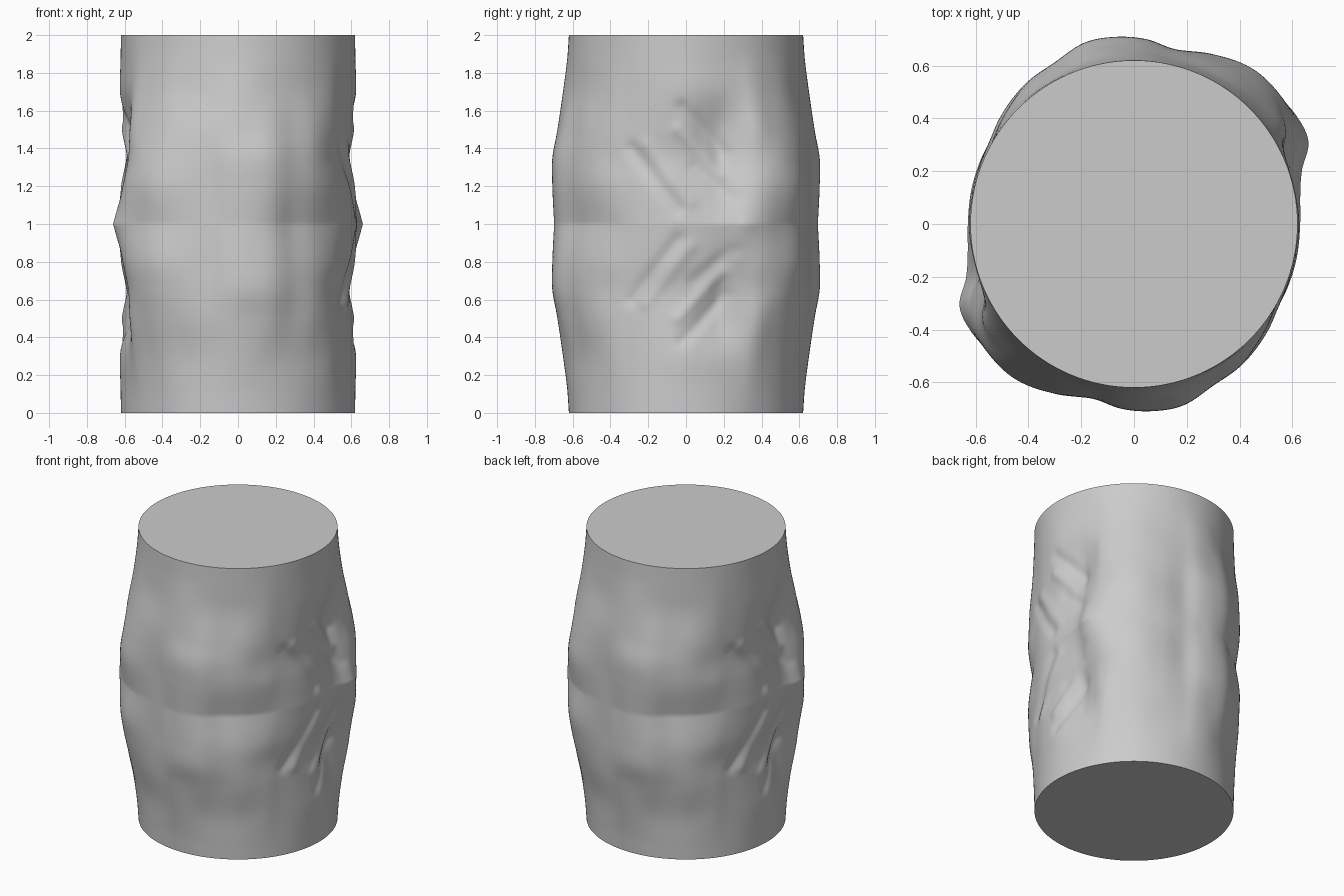
import bpy
import bmesh
import math

default_cube = bpy.data.objects.get("Cube")
if default_cube:
    bpy.data.objects.remove(default_cube, do_unlink=True)

RADIUS = 0.62
SEGMENTS = 256
RINGS = 128

# Radial bulge in hundredths, for half a turn: angle -> value at each level
# above (and mirrored below) the middle.
LEVELS = [0, .2, .35, .5, .7, .87, 1]
BULGE = {
    0: (1, -1, -3, -2, .5),
    10: (2, -1, -4, -4, 0),
    18: (5, 0, -4, -4, 0),
    25: (11, 5, 1, 0, 1),
    33: (12, 10, 7, 6, 3),
    43: (11, 12, 10, 7, 3),
    53: (10, 12, 10, 7, 3),
    65: (8, 9, 8, 6, 2),
    77: (6, 6, 6, 5, 2),
    86: (7, 8, 8, 6, 3),
    95: (8, 9, 9, 6, 3),
    105: (7, 9, 9, 6, 2),
    116: (3, 6, 6, 4, 1),
    128: (2, 5, 5, 4, 1),
    141: (1, 3, 2, 2, 1),
    151: (1, 1, 0, 0, 0),
    166: (1, 0, -2, -1, 0),
}

# Slanted wrinkles: start (angle, level), end (angle, level), depth
WRINKLES = [
    ((-28, .4), (-4, .08), -.012),
    ((-20, .42), (2, .12), .008),
    ((-2, .62), (20, .38), -.012),
    ((-4, .5), (18, .26), .012),
    ((4, .3), (22, .14), -.008),
]


def smooth_curve(xs, ys, x):
    """Cubic curve through the points, with averaged slopes."""
    last = len(xs) - 1
    i = max(k for k in range(last) if xs[k] <= x or k == 0)

    def slope(k):
        a, b = max(k - 1, 0), min(k + 1, last)
        return (ys[b] - ys[a]) / (xs[b] - xs[a])

    w = xs[i + 1] - xs[i]
    t = (x - xs[i]) / w
    s = 1 - t
    return (ys[i] * (1 + 2 * t) * s * s + ys[i + 1] * (3 - 2 * t) * t * t
            + w * t * s * (slope(i) * s - slope(i + 1) * t))


def wrinkle(angle, level):
    total = 0
    for (a0, l0), (a1, l1), depth in WRINKLES:
        # Work in surface distances around the wall
        ux, uy = math.radians(a1 - a0) * RADIUS, l1 - l0
        turn = (angle - a0 + 90) % 180 - 90
        px, py = math.radians(turn) * RADIUS, level - l0
        t = (px * ux + py * uy) / (ux * ux + uy * uy)
        t = min(max(t, 0), 1)
        gap = math.hypot(px - t * ux, py - t * uy)
        total += depth * math.exp(-(gap / .035) ** 2)
    return total


# Repeat the half turn so the curve runs smoothly through the seam
angles = list(BULGE)
wrapped = [a - 180 for a in angles] + angles + [a + 180 for a in angles]
columns = [[row[k] for row in BULGE.values()] * 3 for k in range(5)]


def wall_profile(angle):
    """Bulge values at every level for one direction."""
    values = [smooth_curve(wrapped, col, angle % 180) for col in columns]
    return values + [values[-1] * .3, 0]


# Buckled column: a wall of rings closed by two flat caps
bm = bmesh.new()
directions = [360 * i / SEGMENTS for i in range(SEGMENTS)]
profiles = [wall_profile(a) for a in directions]
rings = []
for j in range(RINGS + 1):
    z = 2 * j / RINGS
    level = abs(z - 1)
    ring = []
    for angle, profile in zip(directions, profiles):
        r = RADIUS + smooth_curve(LEVELS, profile, level) / 100
        r += wrinkle(angle, level)
        if level == 1:
            r = RADIUS
        a = math.radians(angle)
        ring.append(bm.verts.new((r * math.cos(a), r * math.sin(a), z)))
    rings.append(ring)

for low, high in zip(rings, rings[1:]):
    for i in range(SEGMENTS):
        n = (i + 1) % SEGMENTS
        bm.faces.new((low[i], low[n], high[n], high[i]))
bm.faces.new(rings[0][::-1])
bm.faces.new(rings[-1])

mesh = bpy.data.meshes.new("buckled_column")
bm.to_mesh(mesh)
bm.free()
column = bpy.data.objects.new("buckled_column", mesh)
bpy.context.collection.objects.link(column)

# Plain grey material
grey = bpy.data.materials.new("light_grey")
grey.use_nodes = True
colour = (.6, .6, .6, 1)
grey.diffuse_color = colour
grey.node_tree.nodes["Principled BSDF"].inputs["Base Color"].default_value = colour
mesh.materials.append(grey)

# Smooth wall, crisp cap rims
bpy.ops.object.select_all(action='DESELECT')
column.select_set(True)
bpy.context.view_layer.objects.active = column
bpy.ops.object.shade_smooth_by_angle(angle=math.radians(40))
